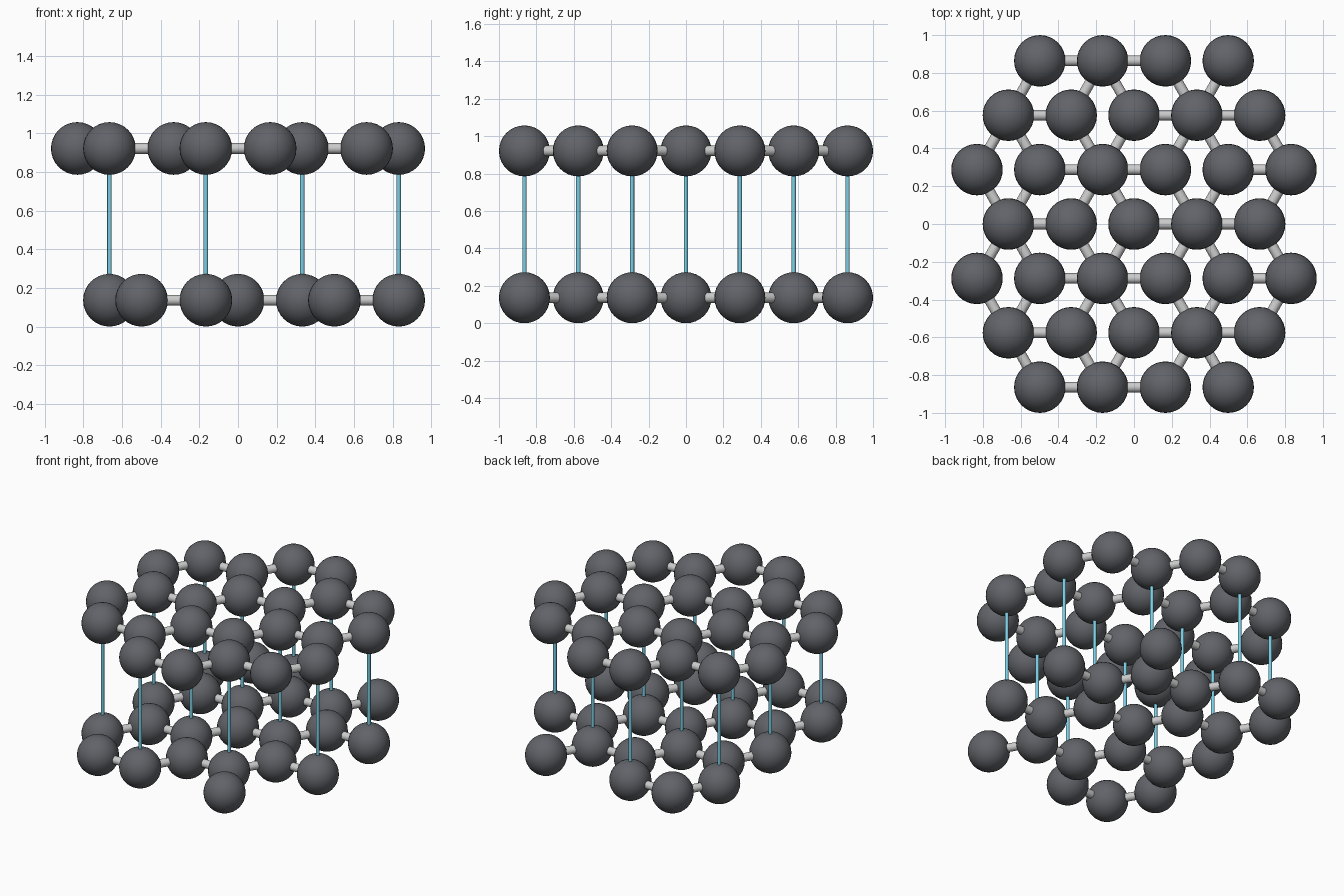
import bpy, bmesh, math
from mathutils import Matrix, Vector

if "Cube" in bpy.data.objects:
    bpy.data.objects.remove(bpy.data.objects["Cube"])

A = 0.3325                  # bond length
R = 0.1362                  # atom radius
GAP = 0.785                 # layer spacing
Z_LOW, Z_UP = R, R + GAP


def material(name, col):
    m = bpy.data.materials.new(name)
    m.diffuse_color = (*col, 1)
    m.use_nodes = True
    m.node_tree.nodes["Principled BSDF"].inputs["Base Color"].default_value = m.diffuse_color
    return m


CARBON = material("dark_grey", (0.12, 0.125, 0.14))
BOND = material("light_grey", (0.6, 0.6, 0.6))
LINK = material("pale_blue", (0.2, 0.62, 0.78))


def finish(bm, name, mat):
    me = bpy.data.meshes.new(name)
    bm.to_mesh(me)
    bm.free()
    for p in me.polygons:
        p.use_smooth = True
    me.materials.append(mat)
    ob = bpy.data.objects.new(name, me)
    bpy.context.collection.objects.link(ob)


def atoms(name, pts):
    bm = bmesh.new()
    for p in pts:
        bmesh.ops.create_uvsphere(bm, u_segments=32, v_segments=16, radius=R,
                                  matrix=Matrix.Translation(p))
    finish(bm, name, CARBON)


def rods(name, pairs, radius, mat):
    # open tubes whose ends are buried inside the atoms
    bm = bmesh.new()
    for p, q in pairs:
        d = q - p
        rot = d.to_track_quat('Z', 'Y').to_matrix().to_4x4()
        bmesh.ops.create_cone(bm, cap_ends=False, segments=16, radius1=radius,
                              radius2=radius, depth=d.length,
                              matrix=Matrix.Translation((p + q) / 2) @ rot)
    finish(bm, name, mat)


def layer(rows, z):
    # rows: row number -> x positions in half bond lengths, mirrored in y
    pts = []
    for k, xs in rows.items():
        for s in ((1, -1) if k else (1,)):
            pts += [Vector((x * A / 2, s * k * A * math.sqrt(3) / 2, z)) for x in xs]
    return pts


def neighbours(pts):
    return [(p, q) for i, p in enumerate(pts) for q in pts[i + 1:]
            if (p - q).length < A * 1.05]


upper = layer({0: (-4, -2, 2, 4), 1: (-5, -1, 1, 5),
               2: (-4, -2, 2, 4), 3: (-1, 1)}, Z_UP)
lower = layer({0: (-4, 0, 2), 1: (-3, -1, 3, 5),
               2: (-4, 0, 2), 3: (-3, -1, 3)}, Z_LOW)

# two honeycomb sheets
for label, pts in (("upper", upper), ("lower", lower)):
    atoms(label + "_sheet_atoms", pts)
    rods(label + "_sheet_bonds", neighbours(pts), 0.028, BOND)

# thin vertical links where atoms sit directly above one another
links = [(p, q) for p in lower for q in upper if (p.xy - q.xy).length < 0.01]
rods("interlayer_links", links, 0.0115, LINK)
